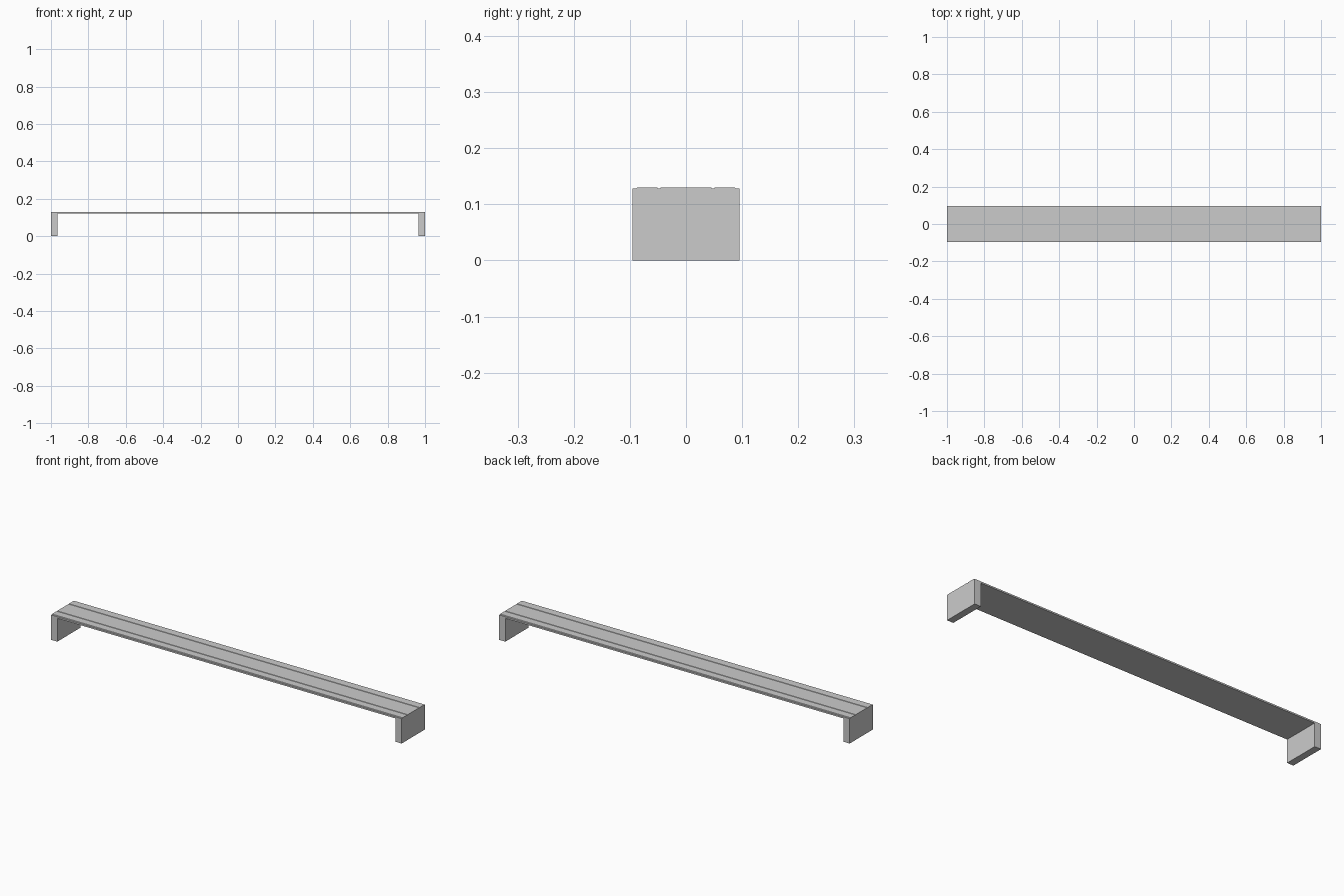
import bpy, bmesh

if "Cube" in bpy.data.objects:
    bpy.data.objects.remove(bpy.data.objects["Cube"])

LENGTH, DEPTH = 1.0, 0.095      # half sizes
UNDER, TOP = 0.12, 0.13         # slab underside and top
LEG = 0.036                     # leg thickness


def extrude_x(name, profile, x0, x1):
    bm = bmesh.new()
    face = bm.faces.new([bm.verts.new((x0, y, z)) for y, z in profile])
    moved = bmesh.ops.extrude_face_region(bm, geom=[face])["geom"]
    verts = [v for v in moved if isinstance(v, bmesh.types.BMVert)]
    bmesh.ops.translate(bm, verts=verts, vec=(x1 - x0, 0, 0))
    bmesh.ops.recalc_face_normals(bm, faces=bm.faces)
    mesh = bpy.data.meshes.new(name)
    bm.to_mesh(mesh)
    bm.free()
    obj = bpy.data.objects.new(name, mesh)
    bpy.context.collection.objects.link(obj)
    return obj


# Seat slab: softened long edges and two shallow grooves between the planks
half = [(0.045, TOP), (0.046, TOP - 0.002), (0.050, TOP - 0.002), (0.051, TOP),
        (0.087, TOP), (0.088, TOP - 0.0015), (DEPTH, TOP - 0.002), (DEPTH, UNDER)]
profile = half + [(-y, z) for y, z in reversed(half)]
extrude_x("seat", profile, -LENGTH, LENGTH)

# Solid end legs
leg_profile = [(-DEPTH, 0), (DEPTH, 0), (DEPTH, UNDER), (-DEPTH, UNDER)]
for side, label in ((-1, "left"), (1, "right")):
    extrude_x(label + "_leg", leg_profile, side * (LENGTH - LEG), side * LENGTH)
